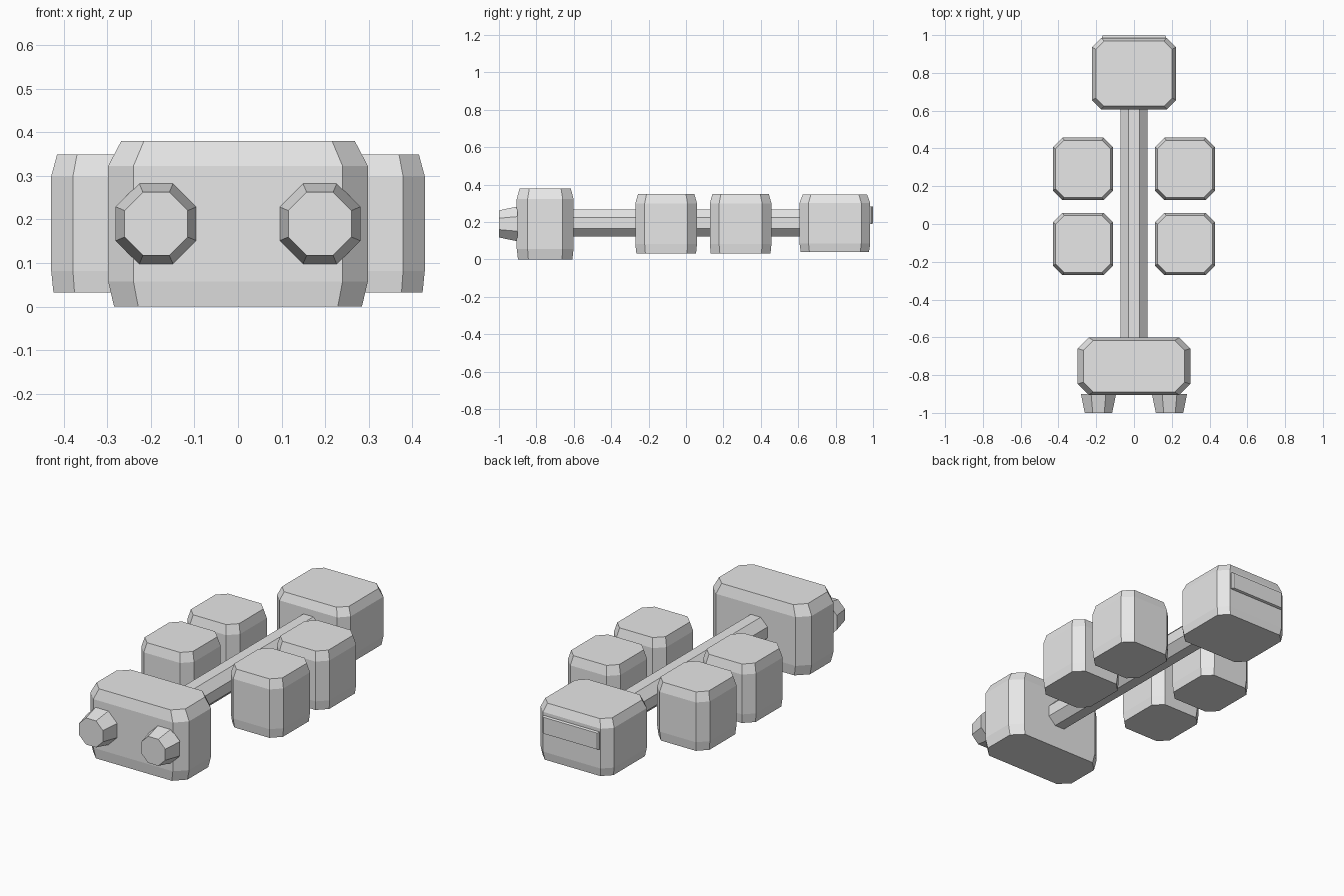
import bpy, bmesh, math
from mathutils import Matrix, Vector

cube = bpy.data.objects.get("Cube")
if cube:
    bpy.data.objects.remove(cube)

GREY = (0.8, 0.8, 0.8, 1)
grey = bpy.data.materials.new("plain_grey")
grey.use_nodes = True
grey.diffuse_color = GREY
grey.node_tree.nodes["Principled BSDF"].inputs["Base Color"].default_value = GREY


def octagon(hx, hy, cut):
    """Rectangle outline with its four corners cut off."""
    return [(hx, -hy + cut), (hx, hy - cut), (hx - cut, hy), (-hx + cut, hy),
            (-hx, hy - cut), (-hx, -hy + cut), (-hx + cut, -hy), (hx - cut, -hy)]


def loft(name, outline, levels, place=Matrix()):
    """Stack scaled copies of an outline at (height, scale) levels and cap the ends."""
    bm = bmesh.new()
    rings = [[bm.verts.new((x * s, y * s, z)) for x, y in outline] for z, s in levels]
    n = len(outline)
    for low, high in zip(rings, rings[1:]):
        for i in range(n):
            j = (i + 1) % n
            bm.faces.new((low[i], low[j], high[j], high[i]))
    bm.faces.new(rings[0][::-1])
    bm.faces.new(rings[-1])
    bm.transform(place)
    bmesh.ops.recalc_face_normals(bm, faces=bm.faces)
    mesh = bpy.data.meshes.new(name)
    bm.to_mesh(mesh)
    bm.free()
    mesh.materials.append(grey)
    obj = bpy.data.objects.new(name, mesh)
    bpy.context.collection.objects.link(obj)
    return obj


def block(name, x, y, hx, hy, cut, z0, z1, edge, bottom, top):
    """Upright block with cut corners, tapering at its bottom and top edges."""
    levels = [(z0, bottom), (z0 + edge, 1), (z1 - edge, 1), (z1, top)]
    return loft(name, octagon(hx, hy, cut), levels, Matrix.Translation((x, y, 0)))


def facing(x, y, z, toward):
    """Placement that points the loft axis along +y or -y."""
    return Matrix.Translation((x, y, z)) @ Matrix.Rotation(-toward * math.pi / 2, 4, 'X')


# End blocks
block("front_block", 0, -0.753, 0.298, 0.152, 0.058, 0, 0.38, 0.057, 0.955, 0.9)
block("rear_block", 0, 0.796, 0.222, 0.189, 0.048, 0.04, 0.347, 0.045, 0.965, 0.91)

# Four side blocks
for side, sx in (("left", 1), ("right", -1)):
    for row, y in (("front", -0.106), ("rear", 0.292)):
        block(f"{row}_{side}_side_block", sx * 0.27, y, 0.159, 0.165, 0.05,
              0.032, 0.349, 0.05, 0.967, 0.915)

# Eight-sided central rod
loft("central_rod", octagon(0.072, 0.072, 0.042), [(-0.606, 1), (0.61, 1)],
     facing(0, 0, 0.195, 1))

# Tapered front knobs
for side, sx in (("left", 1), ("right", -1)):
    loft(f"{side}_front_knob", octagon(0.093, 0.093, 0.054), [(0, 1), (0.1, 0.78)],
         facing(sx * 0.188, -0.9, 0.19, -1))

# Bevelled plate on the rear face
plate = [(-0.17, -0.047), (0.17, -0.047), (0.17, 0.047), (-0.17, 0.047)]
loft("rear_plate", plate, [(0, 1), (0.025, 1), (0.032, 0.95)], facing(0, 0.968, 0.237, 1))
